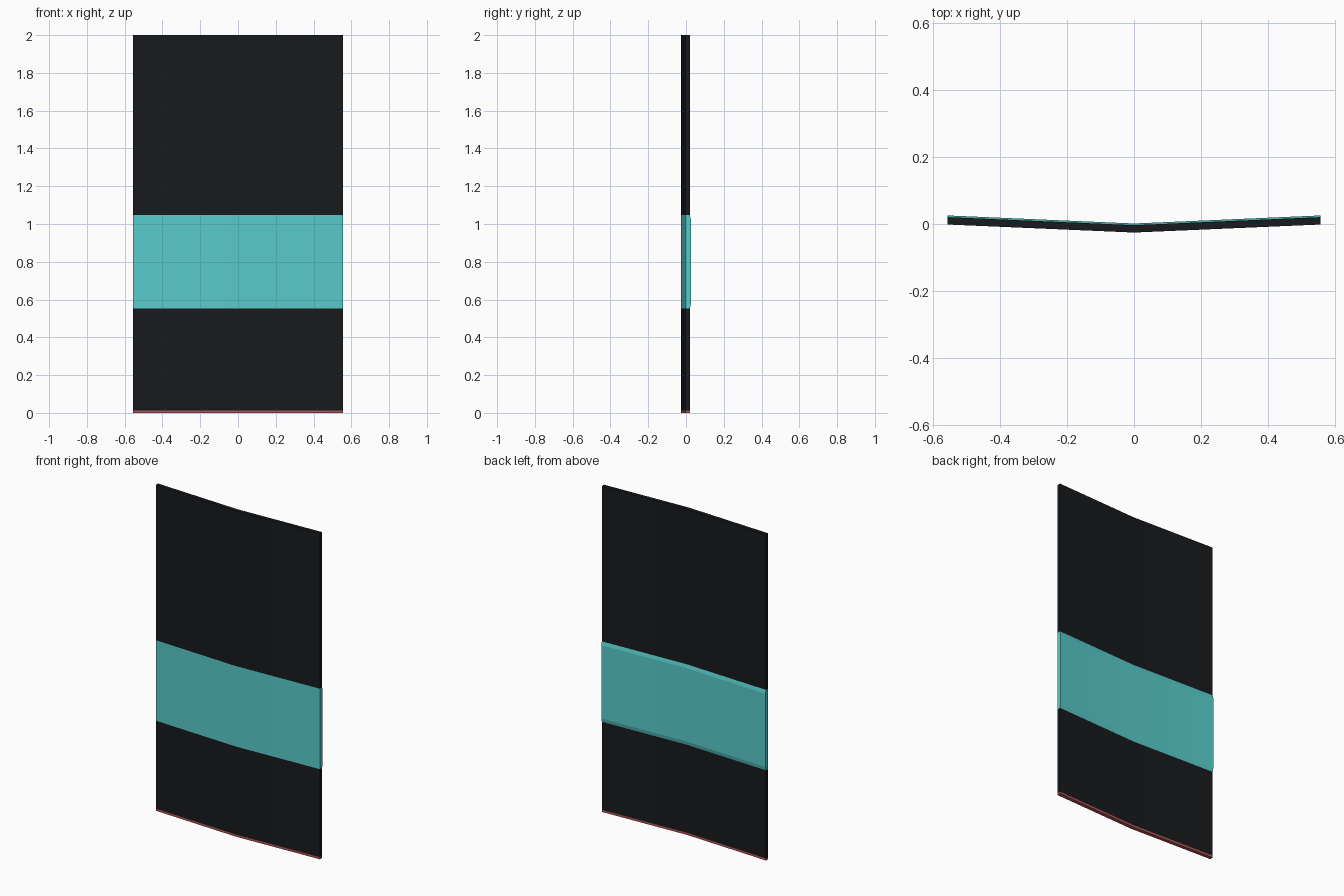
import bpy, bmesh, math

if "Cube" in bpy.data.objects:
    bpy.data.objects.remove(bpy.data.objects["Cube"])

HALF_W = 0.557    # half width of the panel
BEND = 0.024      # how far the middle sits in front of the ends
FRONT = -0.0255   # front face at the middle
THICK = 0.022     # panel thickness
PAD = 0.027       # thickness at the raised band


def material(name, color):
    m = bpy.data.materials.new(name)
    m.diffuse_color = (*color, 1)
    m.use_nodes = True
    m.node_tree.nodes["Principled BSDF"].inputs["Base Color"].default_value = m.diffuse_color
    return m


def panel(name, rows, mat, cap_bottom=False, cap_top=False):
    """Bent strip; rows are (height, thickness) pairs from bottom to top."""
    bm = bmesh.new()
    stations = []
    for x in (-HALF_W, 0, HALF_W):
        y = FRONT + BEND * abs(x) / HALF_W
        front = [bm.verts.new((x, y, z)) for z in (rows[0][0], rows[-1][0])]
        back = [bm.verts.new((x, y + t, z)) for z, t in rows]
        stations.append((front, back))
    for (f0, b0), (f1, b1) in zip(stations, stations[1:]):
        bm.faces.new((f0[0], f1[0], f1[1], f0[1]))
        for i in range(len(rows) - 1):
            bm.faces.new((b0[i], b0[i + 1], b1[i + 1], b1[i]))
        if cap_bottom:
            bm.faces.new((f0[0], b0[0], b1[0], f1[0]))
        if cap_top:
            bm.faces.new((f0[1], f1[1], b1[-1], b0[-1]))
    # side edges
    f, b = stations[0]
    bm.faces.new([f[0], f[1]] + b[::-1])
    f, b = stations[-1]
    bm.faces.new([f[1], f[0]] + b)
    me = bpy.data.meshes.new(name)
    bm.to_mesh(me)
    bm.free()
    me.materials.append(mat)
    ob = bpy.data.objects.new(name, me)
    bpy.context.collection.objects.link(ob)
    bpy.ops.object.select_all(action='DESELECT')
    ob.select_set(True)
    bpy.context.view_layer.objects.active = ob
    bpy.ops.object.shade_smooth_by_angle(angle=math.radians(10))


black = material("black", (0.009, 0.010, 0.012))
teal = material("teal", (0.10, 0.60, 0.60))
red = material("red", (0.45, 0.09, 0.10))

# red bottom edge
panel("bottom_trim", [(0, THICK), (0.013, THICK)], red, cap_bottom=True)
# black panels below and above the band
panel("lower_panel", [(0.013, THICK), (0.553, THICK)], black)
panel("upper_panel", [(1.047, THICK), (2.0, THICK)], black, cap_top=True)
# teal band, flush in front and raised with chamfers behind
panel("middle_band", [(0.553, THICK), (0.575, PAD), (1.025, PAD), (1.047, THICK)], teal)
